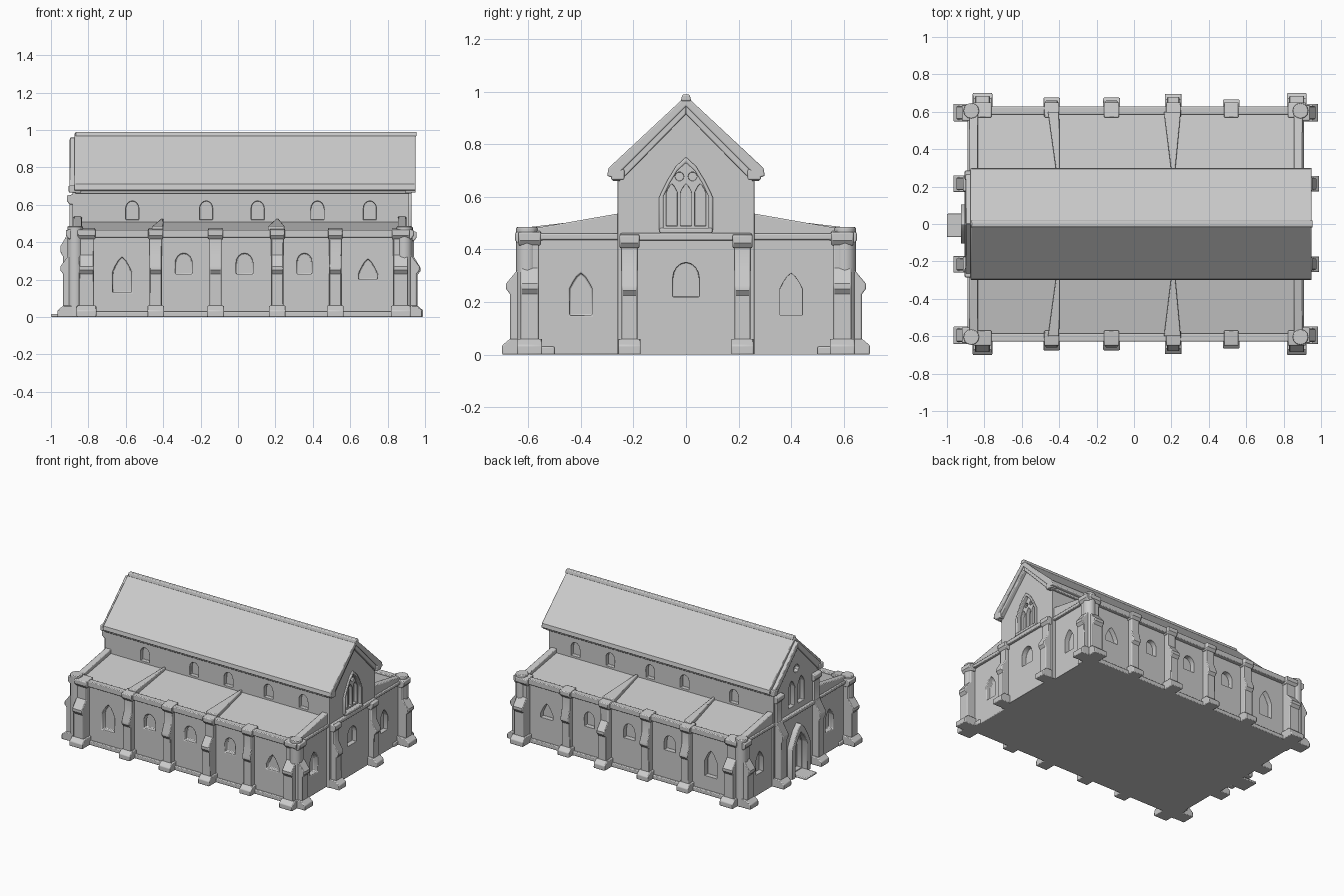
import bpy, bmesh, math

if "Cube" in bpy.data.objects:
    bpy.data.objects.remove(bpy.data.objects["Cube"], do_unlink=True)

stone = bpy.data.materials.new("grey_stone")
stone.use_nodes = True
GREY = (0.6, 0.6, 0.6, 1)
stone.diffuse_color = GREY
stone.node_tree.nodes["Principled BSDF"].inputs["Base Color"].default_value = GREY


def prism(name, pts, axis, a, b):
    """Extrude a 2D outline from a to b along x (pts = y,z), y (x,z) or z (x,y)."""
    place = {"x": lambda u, v, t: (t, u, v),
             "y": lambda u, v, t: (u, t, v),
             "z": lambda u, v, t: (u, v, t)}[axis]
    bm = bmesh.new()
    ends = [[bm.verts.new(place(u, v, t)) for u, v in pts] for t in (a, b)]
    for ring in ends:
        bm.faces.new(ring)
    n = len(pts)
    for i in range(n):
        j = (i + 1) % n
        bm.faces.new((ends[0][i], ends[0][j], ends[1][j], ends[1][i]))
    bmesh.ops.recalc_face_normals(bm, faces=bm.faces)
    mesh = bpy.data.meshes.new(name)
    bm.to_mesh(mesh)
    bm.free()
    mesh.materials.append(stone)
    ob = bpy.data.objects.new(name, mesh)
    bpy.context.collection.objects.link(ob)
    return ob


def box(name, x, y, z):
    return prism(name, [(x[0], y[0]), (x[1], y[0]), (x[1], y[1]), (x[0], y[1])], "z", *z)


def arch(c, w, z0, z1, rise=0.6):
    """Arched outline; rise is the head height as a share of the width."""
    spring, pts = z1 - w * rise, [(c - w / 2, z0), (c + w / 2, z0)]
    for i in range(9):
        t = math.pi * i / 8
        bend = math.sin(t) if rise <= 0.6 else 1 - abs(math.cos(t)) ** 1.5
        pts.append((c + w / 2 * math.cos(t), spring + w * rise * bend))
    return pts


def disc(c, z, r, n=10):
    return [(c + r * math.cos(2 * math.pi * i / n), z + r * math.sin(2 * math.pi * i / n))
            for i in range(n)]


def carve(ob, cutters):
    """Cut every cutter out of the object, then drop the cutters."""
    for c in cutters:
        c.hide_render = True
        m = ob.modifiers.new("opening", "BOOLEAN")
        m.operation, m.solver, m.object = "DIFFERENCE", "EXACT", c
    bpy.context.view_layer.update()
    baked = bpy.data.meshes.new_from_object(
        ob.evaluated_get(bpy.context.evaluated_depsgraph_get()))
    ob.modifiers.clear()
    ob.data = baked
    for c in cutters:
        bpy.data.objects.remove(c, do_unlink=True)


def hood(name, outer, inner, axis, a, b):
    """Arched moulding: an outline with a smaller outline cut through it."""
    ob = prism(name, outer, axis, a, b)
    carve(ob, [prism("cutter", inner, axis, a - 0.1, b + 0.1)])
    return ob


def buttress(name, x, y, angle, w=0.07, d=0.065, top=0.465, deep=0.035):
    """Stepped buttress reaching outwards along the given angle."""
    k = top / 0.465
    shaft = [(-0.03, 0), (d, 0), (d, 0.23 * k), (d + 0.015, 0.25 * k), (d + 0.015, 0.27 * k),
             (deep, 0.33 * k), (deep, top), (-0.03, top)]
    base = [(-0.03, 0), (d + 0.03, 0), (d + 0.03, 0.035), (d, 0.06), (-0.03, 0.06)]
    head = [(-0.03, top - 0.05), (deep, top - 0.05), (deep + 0.015, top - 0.03),
            (deep + 0.015, top), (-0.03, top + 0.01)]
    for part, pts, width in (("shaft", shaft, w), ("base", base, w + 0.025),
                             ("head", head, w + 0.015)):
        ob = prism(f"{name}_{part}", pts, "y", -width / 2, width / 2)
        ob.location, ob.rotation_euler.z = (x, y, 0), angle


WEST, EAST, WALL, NAVE = -0.87, 0.89, 0.60, 0.26
AISLE_WINDOWS = [(-0.62, 0.1, 0.13, 0.32), (-0.29, 0.09, 0.23, 0.34), (0.035, 0.09, 0.23, 0.34),
                 (0.355, 0.08, 0.23, 0.34), (0.695, 0.1, 0.2, 0.31)]
CLERESTORY = [-0.565, -0.17, 0.105, 0.425, 0.705]
BAYS = [(-0.44, 0.06), (-0.12, 0.06), (0.21, 0.08), (0.52, 0.05)]

# Nave body with clerestory, end windows and door
nave = prism("nave", [(-NAVE, 0), (NAVE, 0), (NAVE, 0.69), (0, 0.95), (-NAVE, 0.69)],
             "x", WEST - 0.015, EAST + 0.025)
cuts = [prism("cutter", arch(x, 0.07, 0.52, 0.62), "y", s * 0.23, s * 0.4)
        for x in CLERESTORY for s in (-1, 1)]
cuts += [prism("cutter", arch(0, 0.17, 0.48, 0.73, 0.75), "x", 0.865, 1),
         prism("cutter", arch(0, 0.1, 0.22, 0.35), "x", 0.88, 1),
         prism("cutter", arch(0, 0.12, 0.02, 0.3, 0.75), "x", -1, -0.845),
         prism("cutter", disc(0, 0.76, 0.03), "x", -1, -0.855)]
cuts += [prism("cutter", arch(y, 0.07, 0.5, 0.69, 0.75), "x", -1, -0.85) for y in (-0.055, 0.055)]
carve(nave, cuts)

# Traceried east window
tracery = prism("east_tracery", arch(0, 0.172, 0.478, 0.732, 0.75), "x", 0.86, 0.9)
carve(tracery, [prism("cutter", arch(y, 0.042, 0.49, 0.65, 0.8), "x", 0.875, 1)
                for y in (-0.054, 0, 0.054)]
      + [prism("cutter", disc(y, 0.678, 0.017), "x", 0.875, 1) for y in (-0.025, 0.025)])
hood("east_window_hood", arch(0, 0.205, 0.47, 0.752, 0.75), arch(0, 0.17, 0.46, 0.73, 0.75),
     "x", 0.9, 0.928)
box("east_window_sill", (0.9, 0.935), (-0.1, 0.1), (0.462, 0.482))

# West doorway and step
hood("door_surround", arch(0, 0.21, 0, 0.37, 0.75), arch(0, 0.13, -0.1, 0.31, 0.75),
     "x", -0.925, -0.87)
box("door_step", (-1, -0.86), (-0.07, 0.055), (0, 0.015))
box("west_string_course", (-0.905, -0.87), (-0.25, 0.25), (0.435, 0.46))
box("east_string_course", (0.9, 0.935), (-0.25, 0.25), (0.435, 0.462))

# Main roof, ridge and gable copings
outer, inner = [(0.3, 0.68), (0.295, 0.71), (0, 0.985)], [(0, 0.945), (0.255, 0.69), (0.27, 0.67)]
half = outer + inner
prism("main_roof", outer + [(-y, z) for y, z in outer[-2::-1]]
      + [(-y, z) for y, z in inner[::-1]] + inner[1:], "x", -0.875, 0.95)
prism("ridge_cap", [(-0.02, 0.965), (0.02, 0.965), (0.014, 0.99), (-0.014, 0.99)], "x", -0.87, 0.955)
for s, side in ((-1, "front"), (1, "back")):
    for x0, x1, end in ((-0.9, -0.85, "west"), (0.9, 0.94, "east")):
        prism(f"{end}_{side}_gable_coping",
              [(0, 0.96), (0, 0.915), (s * 0.24, 0.67), (s * 0.27, 0.7)], "x", x0, x1)
        box(f"{end}_{side}_kneeler", (x0 - 0.005, x1 + 0.01),
            sorted((s * 0.235, s * 0.285)), (0.665, 0.705))
    box(f"{side}_eaves", (-0.87, 0.93), sorted((s * 0.25, s * 0.28)), (0.66, 0.69))

# Aisles on both sides
for s, side in ((-1, "front"), (1, "back")):
    out = s * math.pi / 2
    aisle = prism(f"{side}_aisle", [(s * 0.24, 0), (s * WALL, 0), (s * WALL, 0.45), (s * 0.24, 0.51)],
                  "x", WEST, EAST)
    cuts = [prism("cutter", arch(x, w, z0, z1, 0.6 if z0 > 0.2 else 0.8), "y", s * 0.565, s * 0.8)
            for x, w, z0, z1 in AISLE_WINDOWS]
    cuts += [prism("cutter", arch(s * 0.4, 0.085, 0.15, 0.31, 0.7), "x", a, b)
             for a, b in ((-1, WEST + 0.035), (EAST - 0.035, 1))]
    carve(aisle, cuts)
    box(f"{side}_plinth", (WEST - 0.01, EAST + 0.01), sorted((s * 0.5, s * 0.615)), (0, 0.03))
    box(f"{side}_parapet", (WEST, EAST), sorted((s * 0.585, s * 0.628)), (0.425, 0.465))

    # Sloping end parapets, string courses and corner turrets
    for x, d, end in ((WEST, -1, "west"), (EAST, 1, "east")):
        prism(f"{end}_{side}_end_parapet",
              [(s * 0.24, 0.46), (s * 0.61, 0.43), (s * 0.61, 0.475), (s * 0.24, 0.54)],
              "x", x - d * 0.035, x + d * 0.01)
        box(f"{end}_{side}_string_course", sorted((x - d * 0.03, x + d * 0.02)),
            sorted((s * 0.24, s * 0.6)), (0.437, 0.46))
        prism(f"{end}_{side}_corner_turret", disc(x, s * 0.605, 0.042, 12), "z", 0, 0.485)
        buttress(f"{end}_{side}_corner_buttress", x - d * (0.02 if d > 0 else 0.06), s * WALL,
                 out, 0.08, 0.07)
        buttress(f"{end}_{side}_end_buttress", x, s * 0.595, 0 if d > 0 else math.pi, 0.07, 0.065)

    # Bay buttresses and the ribs across the lean-to roof
    for i, (x, d) in enumerate(BAYS):
        buttress(f"{side}_bay_buttress_{i + 1}", x, s * WALL, out, 0.065, d - 0.015)
    for x, xi, w in ((-0.43, -0.405, 0.03), (0.205, 0.21, 0.045)):
        rib = prism(f"{side}_roof_rib", [(x - w, s * 0.6), (x + w, s * 0.6),
                                         (xi + 0.008, s * 0.26), (xi - 0.008, s * 0.26)],
                    "z", 0.44, 0.485)
        for v in rib.data.vertices:
            if abs(v.co.y) < 0.4:
                v.co.z += 0.04

    # Nave end buttresses
    buttress(f"east_{side}_nave_buttress", EAST + 0.02, s * 0.215, 0, 0.06, 0.05, 0.455, 0.03)
    buttress(f"west_{side}_nave_buttress", WEST - 0.01, s * 0.215, math.pi, 0.065, 0.055, 0.65, 0.02)

# Softly worn edges
for ob in list(bpy.context.collection.objects):
    if ob.type != "MESH" or stone.name not in ob.data.materials:
        continue
    bevel = ob.modifiers.new("worn_edges", "BEVEL")
    bevel.width, bevel.segments, bevel.limit_method = 0.005, 2, "ANGLE"
    bevel.angle_limit = math.radians(40)
    bpy.ops.object.select_all(action="DESELECT")
    ob.select_set(True)
    bpy.context.view_layer.objects.active = ob
    bpy.ops.object.shade_smooth_by_angle(angle=math.radians(35))
